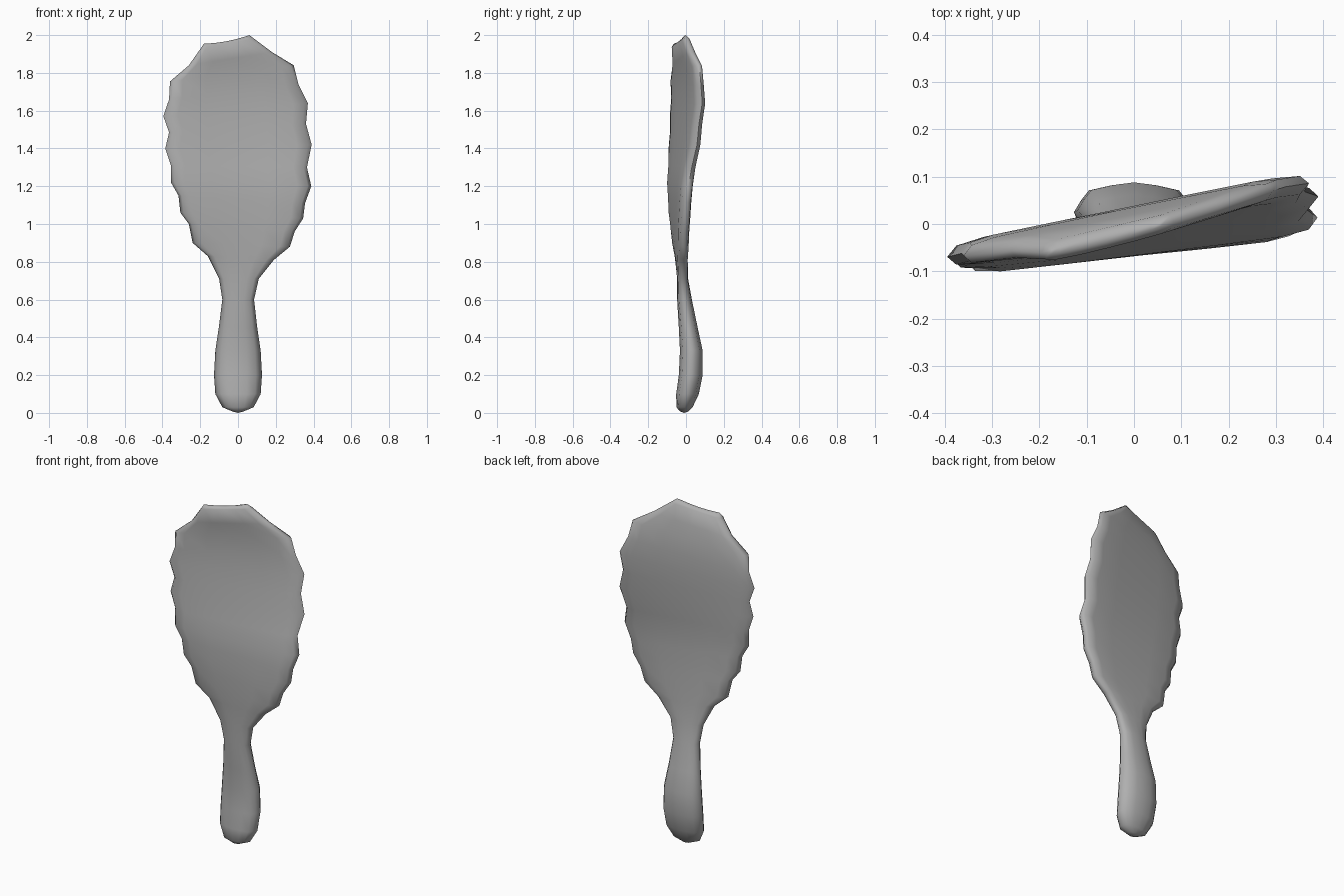
import bpy, bmesh, math

if "Cube" in bpy.data.objects:
    bpy.data.objects.remove(bpy.data.objects["Cube"])

# Left and right outline points (x, z), paired from the tip down to the handle butt
left = [(-.18, 1.955), (-.26, 1.84), (-.36, 1.755), (-.365, 1.66), (-.395, 1.57),
        (-.365, 1.485), (-.385, 1.40), (-.355, 1.31), (-.355, 1.22), (-.315, 1.15),
        (-.305, 1.06), (-.26, 1.0), (-.24, .90), (-.16, .83), (-.10, .71), (-.083, .6)]
right = [(.06, 2.0), (.18, 1.91), (.295, 1.84), (.32, 1.74), (.37, 1.64),
         (.36, 1.53), (.39, 1.42), (.365, 1.30), (.388, 1.20), (.355, 1.11),
         (.345, 1.03), (.30, .96), (.275, .88), (.19, .81), (.11, .71), (.085, .6)]
for x, z in [(.102, .45), (.12, .33), (.127, .2), (.12, .1), (.083, .03), (.03, .008)]:
    left.append((-x, z))
    right.append((x, z))
# Thin bevel row just under the top edge
left.insert(1, (-.195, 1.933))
right.insert(1, (.084, 1.982))

# Height, centre-line y, sideways tilt, half thickness
shape = [(0, -.01, 0, .015), (.03, -.008, 0, .043), (.1, .008, 0, .06), (.2, .025, 0, .063),
         (.33, .028, 0, .06), (.45, .012, 0, .05), (.6, -.008, 0, .039),
         (.71, -.018, .02, .029), (.88, -.03, .07, .03), (1.03, -.036, .1, .032),
         (1.2, -.035, .125, .033), (1.42, -.008, .17, .03), (1.64, .012, .2, .028),
         (1.8, .01, .22, .026), (1.95, -.015, .25, .022), (2.0, -.016, .26, .02)]


def sample(z):
    for a, b in zip(shape, shape[1:]):
        if z <= b[0]:
            f = (z - a[0]) / (b[0] - a[0])
            return [p + (q - p) * f for p, q in zip(a[1:], b[1:])]
    return shape[-1][1:]


# Half sections: flat bevelled blade and round handle
flat = [(1, 0), (.95, .7), (.8, .95), (.42, 1), (0, 1)]
oval = [(1, 0), (.88, .4), (.75, .73), (.38, .9), (0, 1)]


def section(k):
    q = [(a[0] + (b[0] - a[0]) * k, a[1] + (b[1] - a[1]) * k) for a, b in zip(oval, flat)]
    top = q + [(-u, t) for u, t in q[-2::-1]]
    return top + [(u, -t) for u, t in top[-2:0:-1]]


# Loft the rings into one body
bm = bmesh.new()
rings = []
for i, (l, r) in enumerate(zip(left, right)):
    k = min(1, max(0, ((l[1] + r[1]) / 2 - .55) / .35))
    thin = .3 if i == 0 else 1
    ring = []
    for u, t in section(k):
        f = (u + 1) / 2
        x = l[0] + (r[0] - l[0]) * f
        z = l[1] + (r[1] - l[1]) * f
        if i == 0:
            z -= .01 * (1 - u * u)      # slight dip in the top edge
        c, s, h = sample(z)
        ring.append(bm.verts.new((x, c + s * x + t * h * thin, z)))
    rings.append(ring)
n = len(rings[0])
for a, b in zip(rings, rings[1:]):
    for j in range(n):
        bm.faces.new((a[j], a[(j + 1) % n], b[(j + 1) % n], b[j]))

# Close the top edge and the handle butt
top = rings[0]
m = n // 2
for j in range(1, m - 1):
    bm.faces.new((top[j], top[j + 1], top[n - j - 1], top[n - j]))
bm.faces.new((top[0], top[1], top[n - 1]))
bm.faces.new((top[m - 1], top[m], top[m + 1]))
end = bm.verts.new((0, -.01, 0))
for j in range(n):
    bm.faces.new((rings[-1][j], rings[-1][(j + 1) % n], end))
bmesh.ops.recalc_face_normals(bm, faces=bm.faces[:])

mesh = bpy.data.meshes.new("paddle")
bm.to_mesh(mesh)
bm.free()
obj = bpy.data.objects.new("paddle", mesh)
bpy.context.collection.objects.link(obj)

# Dark grey finish
mat = bpy.data.materials.new("dark_grey")
mat.diffuse_color = (.43, .43, .43, 1)
mat.use_nodes = True
mat.node_tree.nodes["Principled BSDF"].inputs["Base Color"].default_value = mat.diffuse_color
mesh.materials.append(mat)

bpy.context.view_layer.objects.active = obj
obj.select_set(True)
bpy.ops.object.shade_smooth_by_angle(angle=math.radians(75))
